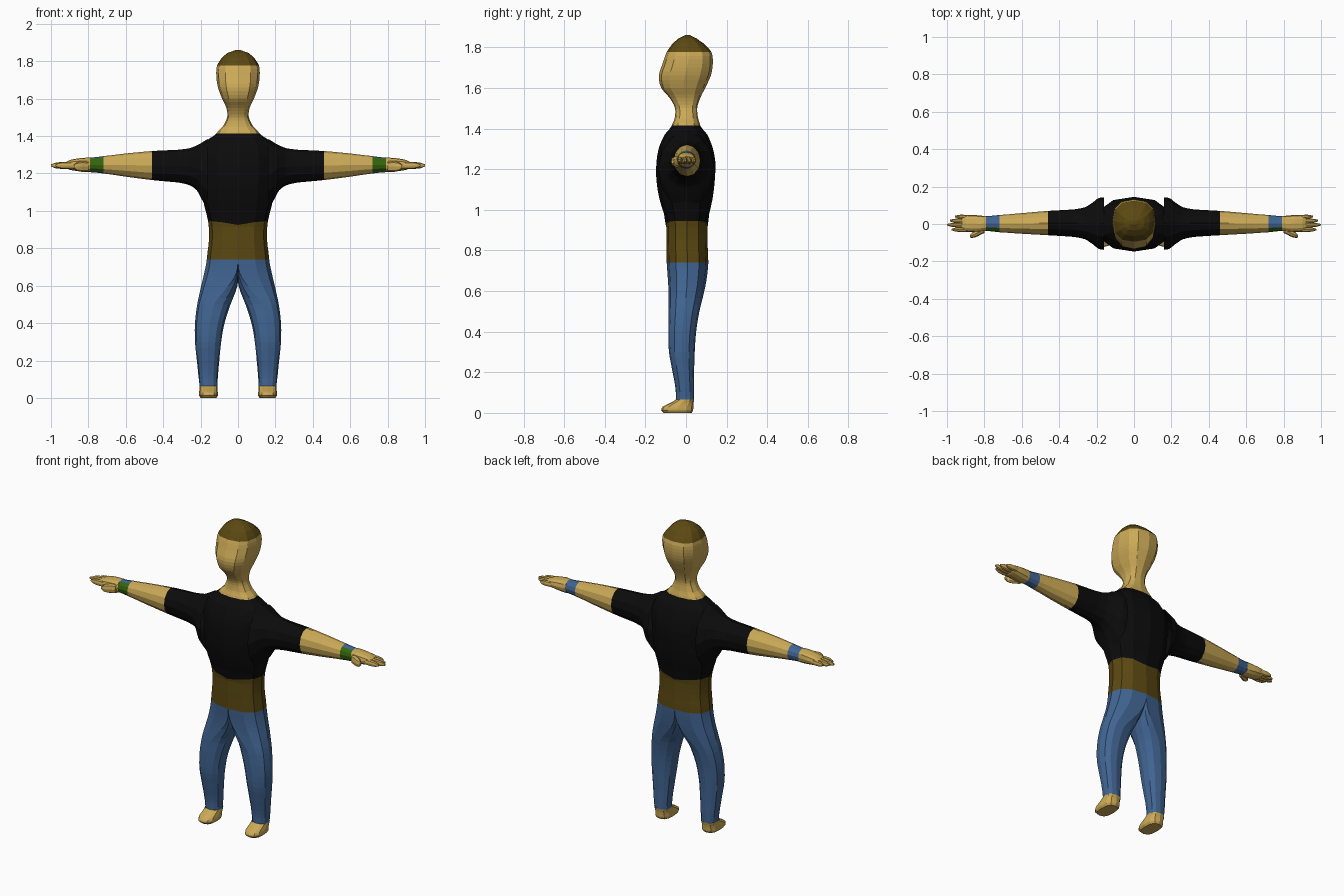
import bpy, bmesh, math
from mathutils import Vector

def mat(name, rgb):
    m = bpy.data.materials.new(name)
    m.diffuse_color = (*rgb, 1)
    return m

SKIN = mat("skin", (0.60, 0.40, 0.095))
BROWN = mat("brown", (0.105, 0.066, 0.006))
BLACK = mat("black", (0.0035, 0.0035, 0.0035))
BLUE = mat("blue", (0.053, 0.13, 0.29))
GREEN = mat("green", (0.035, 0.13, 0.004))

def smooth_rows(keys, sub):
    """Catmull-Rom rows through the key sections."""
    rows = []
    for i in range(len(keys) - 1):
        p0, p1, p2, p3 = (keys[max(0, min(len(keys) - 1, i + d))] for d in (-1, 0, 1, 2))
        for k in range(sub):
            t = k / sub
            row = [0.5 * (2*b + (c - a)*t + (2*a - 5*b + 4*c - d)*t*t + (3*b - a - 3*c + d)*t**3)
                   for a, b, c, d in zip(p0, p1, p2, p3)]
            row[0] = p1[0] + (p2[0] - p1[0]) * t
            rows.append(row)
    return rows + [list(keys[-1])]

def loft(name, keys, place, mats, rule=None, n=12, p=0.85, sub=3, caps=(False, False)):
    """keys: (position, u min, u max, v min, v max, optional half-section blend)."""
    bm = bmesh.new()
    rings = []
    for t, u0, u1, v0, v1, *d in smooth_rows(keys, sub):
        d = min(1, max(0, d[0])) if d else 0
        ring = []
        for k in range(n):
            a = 2 * math.pi * k / n
            c, s = (math.copysign(abs(f) ** p, f) if abs(f) > 1e-6 else 0
                    for f in (math.cos(a), math.sin(a)))
            u = (1 - d) * ((u0 + u1) / 2 + (u1 - u0) / 2 * c) + d * (u0 + (u1 - u0) * max(0, c))
            ring.append(bm.verts.new(place(t, u, (v0 + v1) / 2 + (v1 - v0) / 2 * s)))
        rings.append(ring)
    for r, q in zip(rings, rings[1:]):
        for k in range(n):
            j = (k + 1) % n
            bm.faces.new((r[k], r[j], q[j], q[k]))
    for use, ring in zip(caps, (rings[0], rings[-1])):
        if use:
            bm.faces.new(ring)
    # drop the hidden wall between the two half sections of the hips
    if any(len(k) > 5 for k in keys):
        wall = [f for f in bm.faces if all(abs(v.co.x) < 1e-4 for v in f.verts)]
        bmesh.ops.delete(bm, geom=wall, context='FACES')
    bmesh.ops.recalc_face_normals(bm, faces=bm.faces)
    if rule:
        for f in bm.faces:
            f.material_index = rule(f.calc_center_median(), f.normal)
    me = bpy.data.meshes.new(name)
    bm.to_mesh(me)
    bm.free()
    for m in mats:
        me.materials.append(m)
    ob = bpy.data.objects.new(name, me)
    bpy.context.collection.objects.link(ob)
    return ob

def upright(t, u, v):
    return (u, v, t)

# torso: brown waist below, black shirt above
torso = loft("torso", [
    (0.74, -0.167, 0.167, -0.095, 0.11), (0.85, -0.155, 0.155, -0.097, 0.106),
    (0.945, -0.16, 0.16, -0.10, 0.108), (1.05, -0.185, 0.185, -0.13, 0.13),
    (1.15, -0.195, 0.195, -0.146, 0.142), (1.24, -0.20, 0.20, -0.145, 0.144),
    (1.31, -0.20, 0.20, -0.132, 0.13), (1.37, -0.175, 0.175, -0.105, 0.105),
    (1.415, -0.115, 0.115, -0.07, 0.07)],
    upright, [BROWN, BLACK], lambda c, n: int(c.z > 0.94))
# shirt hem dips at the middle
for v in torso.data.vertices:
    if abs(v.co.z - 0.945) < 0.001:
        v.co.z -= 0.02 * max(0, 1 - abs(v.co.x) / 0.12)

# neck and head with a hair cap
loft("head", [
    (1.415, -0.115, 0.115, -0.07, 0.07), (1.45, -0.082, 0.082, -0.056, 0.06),
    (1.50, -0.058, 0.058, -0.054, 0.055), (1.55, -0.062, 0.062, -0.08, 0.07),
    (1.60, -0.085, 0.085, -0.122, 0.095), (1.66, -0.107, 0.107, -0.134, 0.122),
    (1.72, -0.116, 0.116, -0.115, 0.132), (1.777, -0.112, 0.112, -0.095, 0.125),
    (1.82, -0.085, 0.085, -0.065, 0.085), (1.845, -0.055, 0.055, -0.035, 0.05),
    (1.86, -0.015, 0.015, -0.005, 0.02)],
    upright, [SKIN, BROWN], lambda c, n: int(c.z > 1.777), p=0.78, caps=(False, True))

LEG = [(0.74, 0, 0.167, -0.095, 0.11, 1), (0.67, 0, 0.18, -0.09, 0.103, 0.9),
       (0.60, 0.003, 0.197, -0.086, 0.09, 0.5), (0.50, 0.04, 0.218, -0.085, 0.066, 0),
       (0.40, 0.072, 0.23, -0.087, 0.05, 0), (0.30, 0.09, 0.23, -0.084, 0.043, 0),
       (0.20, 0.10, 0.22, -0.066, 0.04, 0), (0.12, 0.107, 0.212, -0.052, 0.04, 0),
       (0.065, 0.11, 0.206, -0.05, 0.04, 0)]
FOOT = [(0.065, 0.11, 0.206, -0.05, 0.04), (0.048, 0.11, 0.206, -0.08, 0.037),
        (0.03, 0.108, 0.208, -0.115, 0.036), (0.012, 0.108, 0.208, -0.122, 0.035),
        (0.0, 0.116, 0.20, -0.11, 0.028)]
ARM = [(0.16, -0.138, 0.142, 1.01, 1.385), (0.19, -0.132, 0.138, 1.055, 1.367),
       (0.22, -0.108, 0.115, 1.11, 1.35), (0.26, -0.082, 0.09, 1.138, 1.335),
       (0.32, -0.069, 0.078, 1.152, 1.327), (0.46, -0.06, 0.07, 1.165, 1.32),
       (0.60, -0.052, 0.058, 1.183, 1.307), (0.72, -0.044, 0.048, 1.20, 1.293),
       (0.79, -0.037, 0.042, 1.207, 1.285)]
HAND = [(0.79, -0.037, 0.042, 1.207, 1.285), (0.82, -0.043, 0.045, 1.208, 1.284),
        (0.86, -0.044, 0.048, 1.213, 1.28), (0.90, -0.04, 0.046, 1.22, 1.272),
        (0.92, -0.03, 0.036, 1.23, 1.262)]
# fingers: base x, base y, tip x, tip y, radius
FINGERS = {"little_finger": (0.88, 0.036, 0.957, 0.04, 0.011),
           "ring_finger": (0.88, 0.014, 0.985, 0.018, 0.012),
           "middle_finger": (0.88, -0.008, 1.0, -0.004, 0.012),
           "index_finger": (0.88, -0.03, 0.975, -0.03, 0.012),
           "thumb": (0.80, -0.03, 0.878, -0.066, 0.018)}

def arm_rule(c, n):
    # shirt sleeve, skin, then a wristband that is green in front
    if c.x * c.x < 0.46 ** 2:
        return 1
    if abs(c.x) < 0.72:
        return 0
    return 3 if n.y < -0.3 else 2

for side, s in (("right", -1), ("left", 1)):
    def stand(t, u, v):
        return (s * u, v, t)

    def reach(t, u, v):
        return (s * t, u, v)

    loft(side + "_leg", LEG, stand, [BLUE])
    loft(side + "_foot", FOOT, stand, [SKIN], sub=2, p=0.75, caps=(False, True))
    loft(side + "_arm", ARM, reach, [SKIN, BLACK, BLUE, GREEN], arm_rule, p=1)
    loft(side + "_palm", HAND, reach, [SKIN], sub=2, caps=(False, True))
    for name, (x0, y0, x1, y1, r) in FINGERS.items():
        z = 1.237 if name == "thumb" else 1.243
        keys = []
        for f, w in ((0, 1), (0.45, 1.08), (0.8, 0.85), (1, 0.35)):
            y = y0 + (y1 - y0) * f
            keys.append((x0 + (x1 - x0) * f, y - r * w, y + r * w,
                         z - 1.45 * r * w, z + 1.45 * r * w))
        loft(side + "_" + name, keys, reach, [SKIN], n=8, sub=2, caps=(True, True))
